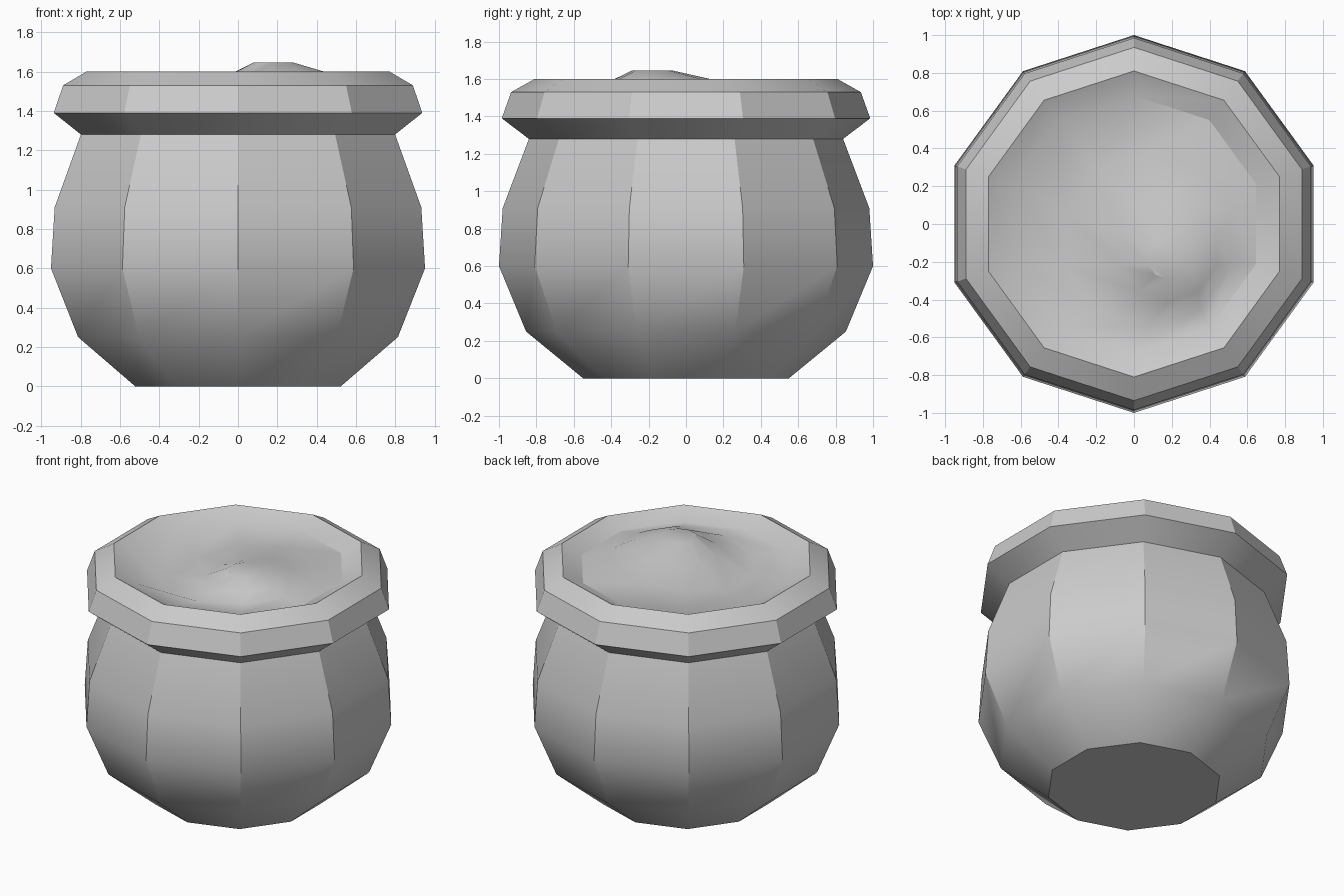
import bpy, bmesh, math

cube = bpy.data.objects.get("Cube")
if cube:
    bpy.data.objects.remove(cube, do_unlink=True)

SIDES = 10

clay = bpy.data.materials.new("light_grey")
clay.use_nodes = True
clay.diffuse_color = (0.6, 0.6, 0.6, 1)
clay.node_tree.nodes["Principled BSDF"].inputs["Base Color"].default_value = (0.6, 0.6, 0.6, 1)


def add_ring(bm, radius, z, cx=0, cy=0, dip=0):
    """Ten-sided ring with a corner facing the front; dip lowers its -x side."""
    verts = []
    for i in range(SIDES):
        a = math.tau * (i + 0.5) / SIDES
        x, y = radius * math.cos(a), radius * math.sin(a)
        drop = dip * max(0, -math.cos(a - 0.35))
        verts.append(bm.verts.new((cx + x, cy + y, z - drop)))
    return verts


def bridge(bm, low, high):
    for i in range(SIDES):
        j = (i + 1) % SIDES
        bm.faces.new((low[i], low[j], high[j], high[i]))


# Pot wall and rim: radius, height
profile = [(0.55, 0), (0.855, 0.25), (1.0, 0.6), (0.98, 0.91), (0.84, 1.28),
           (0.985, 1.39), (0.935, 1.53), (0.81, 1.6), (0.68, 1.54)]
# Contents heaped off-centre: radius, height, centre x, centre y, dip
heap = [(0.46, 1.56, 0.08, -0.08, 0.07), (0.27, 1.6, 0.18, -0.14, 0.04),
        (0.11, 1.645, 0.18, -0.18, 0)]

bm = bmesh.new()
rings = [add_ring(bm, *p) for p in profile + heap]
for low, high in zip(rings, rings[1:]):
    bridge(bm, low, high)

# Flat base and top of the heap
bm.faces.new(rings[0][::-1])
bm.faces.new(rings[-1])
bmesh.ops.recalc_face_normals(bm, faces=bm.faces)

mesh = bpy.data.meshes.new("filled_pot")
bm.to_mesh(mesh)
bm.free()
mesh.materials.append(clay)
pot = bpy.data.objects.new("filled_pot", mesh)
bpy.context.collection.objects.link(pot)

# Soft shading with crisp rim and side edges
bpy.ops.object.select_all(action="DESELECT")
pot.select_set(True)
bpy.context.view_layer.objects.active = pot
bpy.ops.object.shade_smooth_by_angle(angle=math.radians(30))
